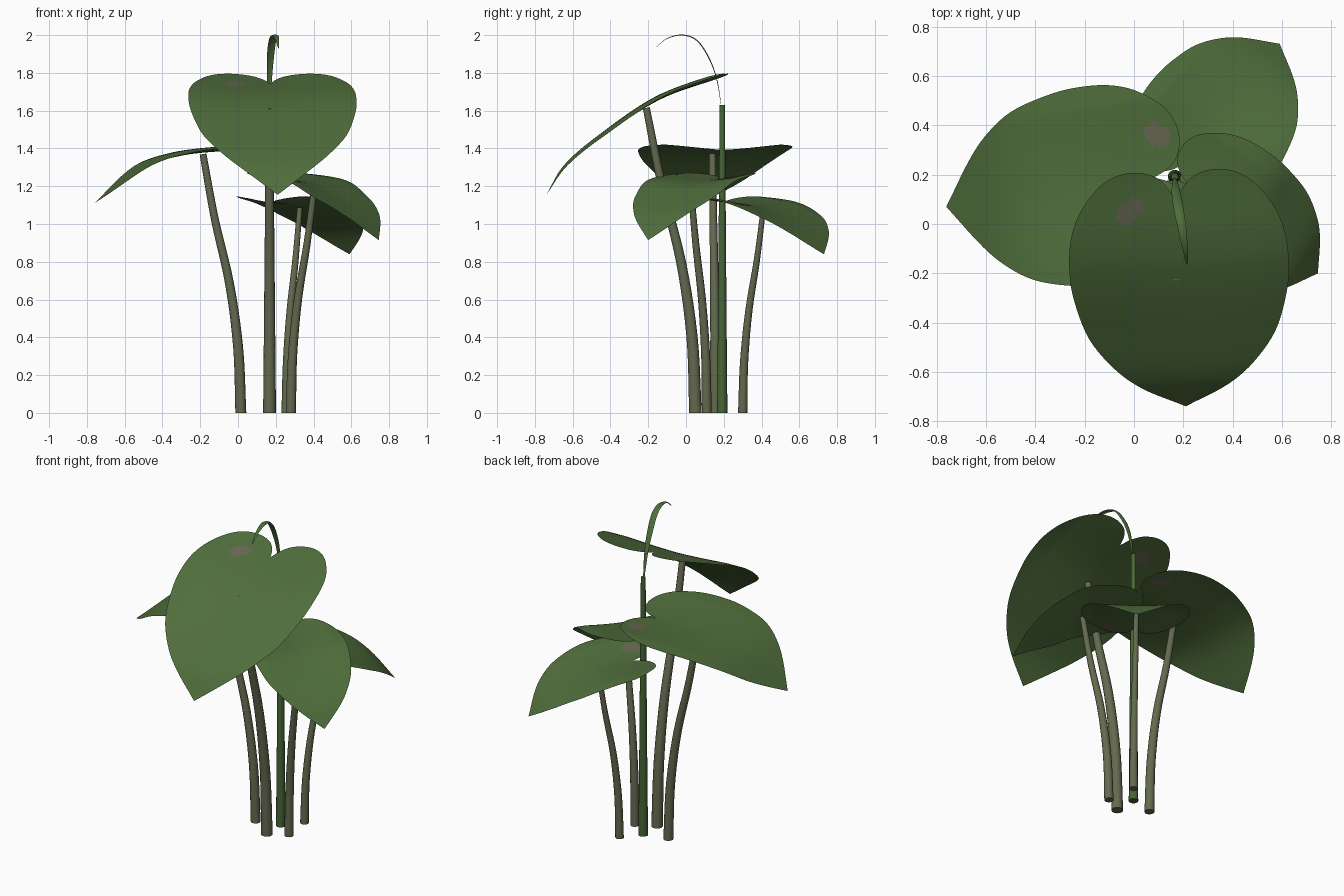
import bpy, bmesh, math
from mathutils import Vector

if "Cube" in bpy.data.objects:
    bpy.data.objects.remove(bpy.data.objects["Cube"])


def material(name, rgb):
    m = bpy.data.materials.new(name)
    m.diffuse_color = (*rgb, 1)
    m.use_nodes = True
    m.node_tree.nodes["Principled BSDF"].inputs["Base Color"].default_value = m.diffuse_color
    return m


LEAF = material("leaf_green", (0.080, 0.156, 0.045))
SPOT = material("dry_spot", (0.135, 0.138, 0.085))
STALK = material("stalk_olive", (0.127, 0.143, 0.078))
SHOOT = material("shoot_green", (0.062, 0.133, 0.036))


def spline(pts, n):
    """Catmull-Rom samples through pts, n per span."""
    p = [Vector(q) for q in pts]
    p = [2 * p[0] - p[1]] + p + [2 * p[-1] - p[-2]]
    out = []
    for i in range(1, len(p) - 2):
        a, b, c, d = p[i - 1:i + 3]
        for k in range(n):
            t = k / n
            out.append(0.5 * (2 * b + (c - a) * t + (2 * a - 5 * b + 4 * c - d) * t * t
                              + (3 * b - a - 3 * c + d) * t ** 3))
    return out + [p[-2]]


def finish(name, bm, mats, angle=50):
    bmesh.ops.remove_doubles(bm, verts=bm.verts, dist=1e-5)
    me = bpy.data.meshes.new(name)
    bm.to_mesh(me)
    bm.free()
    for m in mats:
        me.materials.append(m)
    ob = bpy.data.objects.new(name, me)
    bpy.context.collection.objects.link(ob)
    bpy.ops.object.select_all(action='DESELECT')
    ob.select_set(True)
    bpy.context.view_layer.objects.active = ob
    bpy.ops.object.shade_smooth_by_angle(angle=math.radians(angle))
    return ob


def tube(name, path, r0, r1, mat, sides=14):
    bm = bmesh.new()
    rings = []
    for i, c in enumerate(path):
        d = (path[min(i + 1, len(path) - 1)] - path[max(i - 1, 0)]).normalized()
        if i == 0:
            d = Vector((0, 0, 1))
        u = d.cross(Vector((0, 1, 0))).normalized()
        v = d.cross(u)
        r = r0 + (r1 - r0) * i / (len(path) - 1)
        rings.append([bm.verts.new(c + r * (math.cos(a) * u + math.sin(a) * v))
                      for a in (2 * math.pi * k / sides for k in range(sides))])
    for a, b in zip(rings, rings[1:]):
        for k in range(sides):
            j = (k + 1) % sides
            bm.faces.new((a[k], a[j], b[j], b[k]))
    bm.faces.new(rings[0][::-1])
    bm.faces.new(rings[-1])
    bmesh.ops.recalc_face_normals(bm, faces=bm.faces)
    finish(name, bm, [mat])


CENTER = Vector((0.165, 0.2, 0))
# half outline of a heart-shaped leaf: (fraction of length, fraction of half width)
OUTLINE = [(.12, 0), (.06, .07), (.015, .2), (0, .42), (.035, .66), (.13, .87), (.235, .975),
           (.36, 1), (.48, .965), (.635, .85), (.765, .64), (.866, .4), (1, 0)]


def leaf(name, tip, half_w, profile, cup, spot_t):
    ang = math.atan2(tip[1] - CENTER.y, tip[0] - CENTER.x)
    fwd = Vector((math.cos(ang), math.sin(ang), 0))
    left = Vector((-fwd.y, fwd.x, 0))
    prof = spline(profile, 20)
    arc = [0]
    for a, b in zip(prof, prof[1:]):
        arc.append(arc[-1] + (b - a).length)
    total = arc[-1]

    def place(t, w):
        s = min(max(t, 0), 1) * total
        i = max(k for k in range(len(arc) - 1) if arc[k] <= s)
        q = prof[i].lerp(prof[i + 1], (s - arc[i]) / (arc[i + 1] - arc[i]))
        z = q.y - cup * (1 - min(1, abs(w) * 1.3) ** 1.5) * (1 - t)
        return CENTER + fwd * q.x + left * (w * half_w) + Vector((0, 0, z))

    bm = bmesh.new()
    edge = spline(OUTLINE, 5)
    n = 18
    for side in (1, -1):
        rows = []
        for e in edge:
            mid = Vector((max(e.x, .12), 0))
            rows.append([(p.x, side * p.y) for p in (mid.lerp(e, k / n) for k in range(n + 1))])
        grid = [[bm.verts.new(place(*p)) for p in row] for row in rows]
        for i in range(len(rows) - 1):
            for k in range(n):
                vs = (grid[i][k], grid[i + 1][k], grid[i + 1][k + 1], grid[i][k + 1])
                f = bm.faces.new(vs if side < 0 else vs[::-1])
                # dry blemish on one lobe
                t = (rows[i][k][0] + rows[i + 1][k + 1][0]) / 2
                w = (rows[i][k][1] + rows[i + 1][k + 1][1]) / 2
                dt, dw = (t - spot_t) * total / .05, (w + .42) * half_w / .05
                if dt * dt + dw * dw + .7 * dt * dw < 1:
                    f.material_index = 1
    bmesh.ops.dissolve_degenerate(bm, edges=bm.edges, dist=1e-5)
    finish(name, bm, [LEAF, SPOT], 80)


# leaves: tip, half width, side profile (distance from centre, height)
leaf("front_leaf", (.21, -.74), .445,
     [(-.015, 1.81), (.34, 1.675), (.66, 1.46), (.84, 1.31), (.94, 1.155)], .025, .14)
leaf("left_leaf", (-.76, .07), .405,
     [(-.04, 1.425), (.24, 1.408), (.48, 1.375), (.69, 1.30), (.935, 1.11)], .03, .085)
leaf("back_leaf", (.59, .73), .31,
     [(-.04, 1.155), (.25, 1.115), (.45, 1.04), (.58, .955), (.68, .84)], .035, .085)
leaf("right_leaf", (.745, -.2), .29,
     [(-.04, 1.28), (.28, 1.235), (.44, 1.155), (.6, 1.045), (.705, .915)], .03, .085)

# stalks leaning outward in an S curve
BEND = [(0, 0), (.25, .07), (.5, .3), (.75, .69), (1, 1)]
for name, base, top, r0, r1 in [
        ("front_stalk", (.167, .05), (.167, -.21, 1.615), .034, .019),
        ("left_stalk", (.015, .155), (-.185, .14, 1.37), .029, .018),
        ("back_stalk", (.255, .30), (.327, .41, 1.085), .025, .014),
        ("right_stalk", (.28, .11), (.405, .025, 1.2), .027, .016)]:
    b, t = Vector((*base, 0)), Vector(top)
    pts = [(b.x + (t.x - b.x) * f, b.y + (t.y - b.y) * f, t.z * h) for h, f in BEND]
    tube(name, spline(pts, 5), r0, r1, STALK)

# central shoot
tube("shoot_stalk", [Vector((.165, .192, z)) for z in (0, .5, 1.1, 1.63)], .028, .014, SHOOT)

# young curled blade on top of the shoot
path = spline([(.165, .19, 1.6), (.167, .16, 1.77), (.172, .115, 1.885), (.182, .055, 1.97),
               (.195, -.02, 1.998), (.207, -.1, 1.98), (.215, -.165, 1.93)], 5)
bm = bmesh.new()
strip = []
for i, c in enumerate(path):
    t = i / (len(path) - 1)
    w = .003 + .017 * math.sin(math.pi * t ** .9) if t < 1 else .001
    d = (path[min(i + 1, len(path) - 1)] - path[max(i - 1, 0)]).normalized()
    nrm = d.cross(Vector((1, 0, 0))).normalized()
    strip.append([bm.verts.new(c + Vector((w * k, 0, 0)) + nrm * (.3 * w * (1 - k * k)))
                  for k in (-1, -.5, 0, .5, 1)])
for a, b in zip(strip, strip[1:]):
    for k in range(4):
        bm.faces.new((a[k], a[k + 1], b[k + 1], b[k]))
finish("young_blade", bm, [LEAF], 80)
